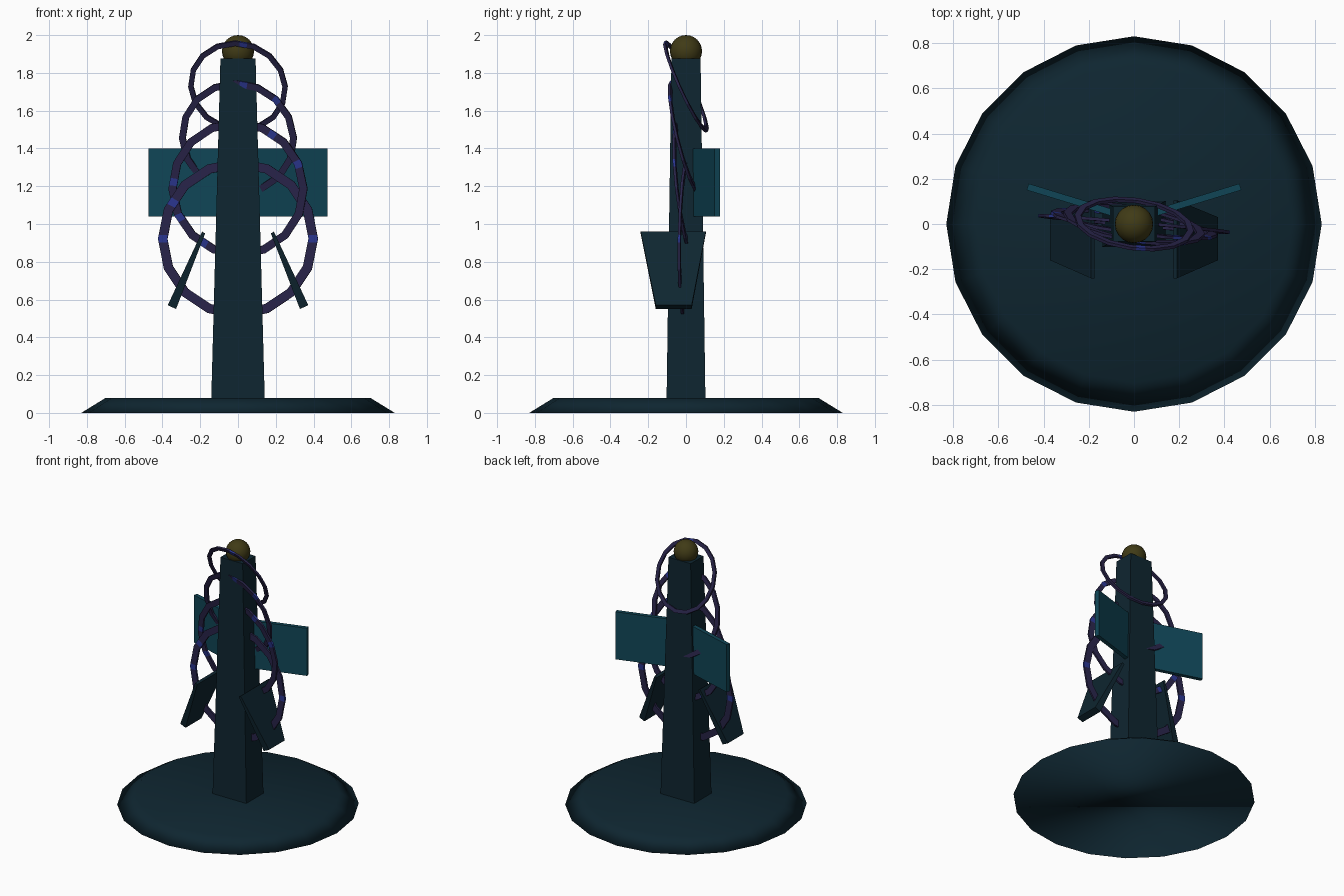
import bpy, bmesh, math
from mathutils import Matrix

if "Cube" in bpy.data.objects:
    bpy.data.objects.remove(bpy.data.objects["Cube"])


def material(name, rgb):
    m = bpy.data.materials.new(name)
    m.diffuse_color = (*rgb, 1)
    m.use_nodes = True
    m.node_tree.nodes["Principled BSDF"].inputs["Base Color"].default_value = m.diffuse_color
    return m


HULL = material("dark_hull", (0.0045, 0.0190, 0.0300))
PANEL = material("teal_panel", (0.0050, 0.0600, 0.0930))
RING = material("purple_ring", (0.0210, 0.0170, 0.0650))
BAND = material("blue_band", (0.0230, 0.0360, 0.2700))
ORB = material("olive_orb", (0.0510, 0.0430, 0.0080))


def finish(name, bm, *mats, smooth=False):
    bmesh.ops.recalc_face_normals(bm, faces=bm.faces)
    mesh = bpy.data.meshes.new(name)
    bm.to_mesh(mesh)
    bm.free()
    for m in mats:
        mesh.materials.append(m)
    for p in mesh.polygons:
        p.use_smooth = smooth
    ob = bpy.data.objects.new(name, mesh)
    bpy.context.collection.objects.link(ob)
    return ob


def loft(name, bottom, top, mat):
    """Closed solid between two four-cornered loops."""
    bm = bmesh.new()
    a = [bm.verts.new(p) for p in bottom]
    b = [bm.verts.new(p) for p in top]
    bm.faces.new(a)
    bm.faces.new(b)
    for i in range(4):
        j = (i + 1) % 4
        bm.faces.new((a[i], a[j], b[j], b[i]))
    return finish(name, bm, mat)


def rect(hx, hy, z):
    return [(-hx, -hy, z), (hx, -hy, z), (hx, hy, z), (-hx, hy, z)]


# Base: low 20-sided bevelled disc
bm = bmesh.new()
bmesh.ops.create_cone(bm, cap_ends=True, segments=20, radius1=0.83, radius2=0.70,
                      depth=0.08, matrix=Matrix.Translation((0, 0, 0.04)))
finish("base_disc", bm, HULL, smooth=True)

# Mast: tapered rectangular post
loft("mast", rect(0.142, 0.103, 0.06), rect(0.093, 0.077, 1.875), HULL)

# Orb on top of the mast
bm = bmesh.new()
bmesh.ops.create_uvsphere(bm, u_segments=20, v_segments=12, radius=0.085,
                          matrix=Matrix.Translation((0, 0, 1.915)))
finish("top_orb", bm, ORB, smooth=True)

for side, s in (("right", 1), ("left", -1)):
    # Swept-back wing panels
    bm = bmesh.new()
    bmesh.ops.create_cube(bm, size=1, matrix=Matrix.Translation((s * 0.284, 0.1075, 1.22))
                          @ Matrix.Rotation(s * math.radians(17), 4, 'Z')
                          @ Matrix.Diagonal((0.39, 0.03, 0.36, 1)))
    finish(side + "_wing_panel", bm, PANEL)

    # Splayed lower fins, wide and thin at the top
    low = [(s * x, y, z) for x, y, z in ((0.328, -0.16, 0.55), (0.372, -0.16, 0.57),
                                        (0.372, 0.03, 0.57), (0.328, 0.03, 0.55))]
    high = [(s * x, y, z) for x, y, z in ((0.174, -0.24, 0.95), (0.190, -0.24, 0.96),
                                         (0.190, 0.105, 0.96), (0.174, 0.105, 0.95))]
    loft(side + "_lower_fin", low, high, HULL)


def ring(name, radius, width, z, tilt, yaw, bands, n=16, depth=0.014):
    """Flat polygonal hoop with short coloured bands at the given angles."""
    step = 360 / n
    half = math.degrees(0.02 / radius)
    angles = {round(i * step, 3) for i in range(n)}
    for b in bands:
        angles |= {round((b - half) % 360, 3), round((b + half) % 360, 3)}
    angles = sorted(angles)
    bm = bmesh.new()
    loops = []
    for a in angles:
        # stay on the straight sides of the polygon
        k = math.cos(math.radians(step / 2)) / math.cos(math.radians(a % step - step / 2))
        c, t = math.cos(math.radians(a)), math.sin(math.radians(a))
        loops.append([bm.verts.new(((radius + u * width / 2) * k * c, v * depth / 2,
                                    (radius + u * width / 2) * k * t))
                      for u, v in ((-1, -1), (1, -1), (1, 1), (-1, 1))])
    for i, p in enumerate(loops):
        q = loops[(i + 1) % len(loops)]
        end = angles[i + 1] if i + 1 < len(angles) else angles[0] + 360
        mid = (angles[i] + end) / 2
        blue = any(abs((mid - b + 180) % 360 - 180) < half for b in bands)
        for j in range(4):
            f = bm.faces.new((p[j], p[(j + 1) % 4], q[(j + 1) % 4], q[j]))
            f.material_index = int(blue)
    ob = finish(name, bm, RING, BAND)
    ob.location = (0, 0, z)
    ob.rotation_euler = (math.radians(tilt), 0, math.radians(yaw))


# Four hoops around the mast, growing and straightening downwards
ring("hoop_top", 0.252, 0.028, 1.728, 24.5, -8, (80,))
ring("hoop_upper", 0.298, 0.036, 1.455, 14, -9, (44, 82))
ring("hoop_middle", 0.350, 0.043, 1.187, 6.5, -8, (22, 57, 174, 206, 237))
ring("hoop_lower", 0.400, 0.050, 0.922, -1, -5, (0, 151, 180))
